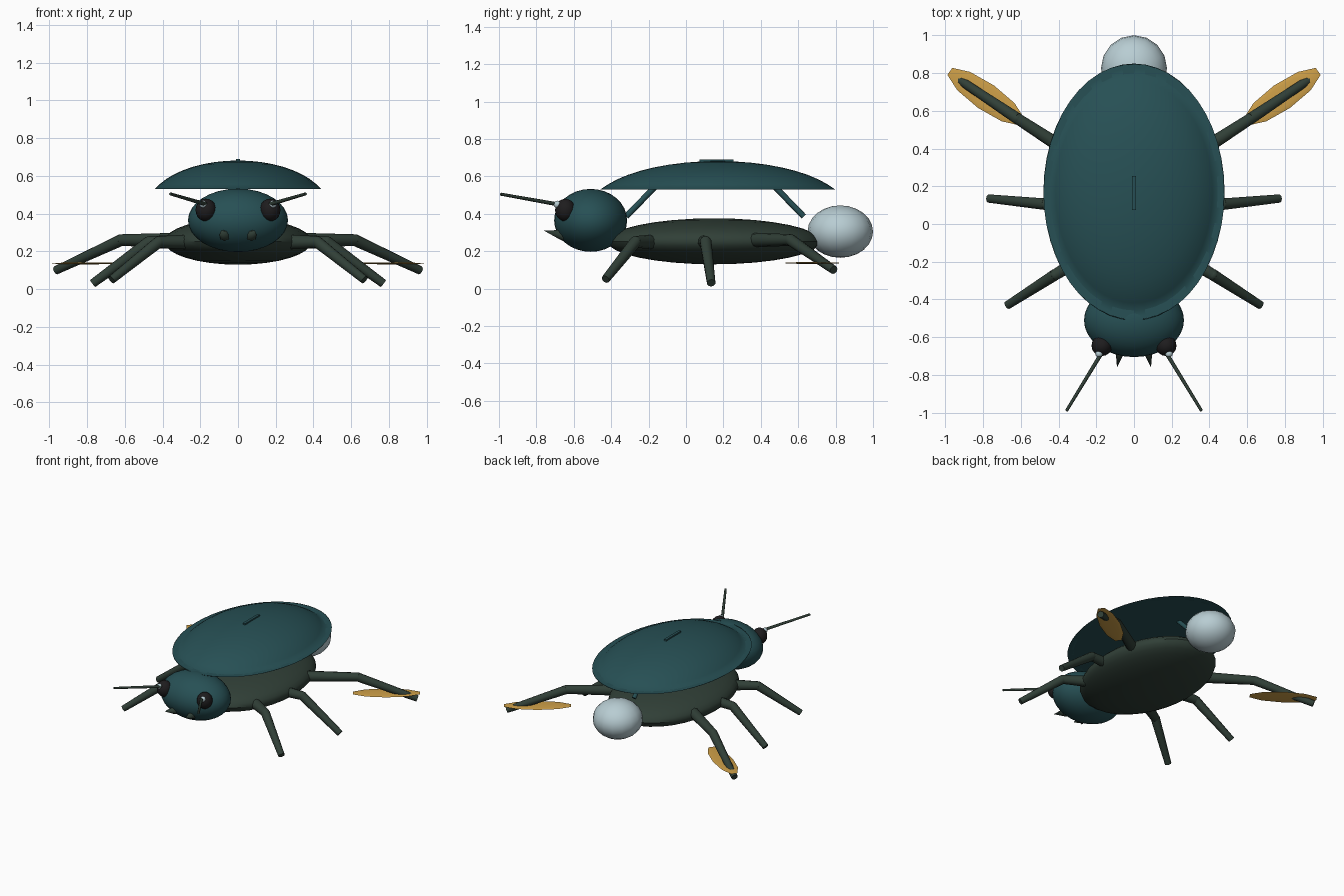
import bpy, math
from mathutils import Vector

cube = bpy.data.objects.get("Cube")
if cube:
    bpy.data.objects.remove(cube, do_unlink=True)


def material(name, rgb):
    m = bpy.data.materials.new(name)
    m.use_nodes = True
    col = (*rgb, 1.0)
    m.diffuse_color = col
    m.node_tree.nodes["Principled BSDF"].inputs["Base Color"].default_value = col
    return m


TEAL = material("teal", (0.02, 0.08, 0.09))
OLIVE = material("dark_olive", (0.03, 0.05, 0.038))
BLACK = material("black", (0.013, 0.012, 0.013))
GOLD = material("gold", (0.62, 0.35, 0.065))
PALE = material("pale_blue", (0.48, 0.61, 0.65))


def finish(name, mat, angle=40):
    ob = bpy.context.object
    ob.name = ob.data.name = name
    ob.data.materials.append(mat)
    bpy.ops.object.shade_smooth_by_angle(angle=math.radians(angle))
    return ob


def ellipsoid(name, mat, loc, size, seg=32, rings=16, turn=0.0):
    bpy.ops.mesh.primitive_uv_sphere_add(segments=seg, ring_count=rings, radius=1,
                                         location=loc, rotation=(0, 0, turn))
    bpy.context.object.scale = size
    bpy.ops.object.transform_apply(location=False, rotation=False, scale=True)
    return finish(name, mat)


def rod(name, mat, a, b, r1, r2, sides=10):
    a, b = Vector(a), Vector(b)
    d = b - a
    bpy.ops.mesh.primitive_cone_add(vertices=sides, radius1=r1, radius2=r2,
                                    depth=d.length, location=(a + b) / 2)
    bpy.context.object.rotation_euler = d.to_track_quat("Z", "Y").to_euler()
    return finish(name, mat, 50)


# Body, head and tail lamp
ellipsoid("body", OLIVE, (0, 0.15, 0.253), (0.39, 0.57, 0.123))
ellipsoid("head", TEAL, (0, -0.51, 0.365), (0.265, 0.195, 0.168))
ellipsoid("tail_lamp", PALE, (0, 0.825, 0.305), (0.175, 0.175, 0.14), 16, 12)

# Raised wing cover: dome with its lower part flattened into a thin rim
RIM = 0.53
shell = ellipsoid("wing_cover", TEAL, (0, 0.17, 0.43), (0.48, 0.68, 0.252), 48, 24)
for v in shell.data.vertices:
    v.co.z = max(v.co.z, RIM - shell.location.z)

# Ridge on the cover and the two struts beneath it
bpy.ops.mesh.primitive_cube_add(size=1, location=(0, 0.163, 0.675))
bpy.context.object.scale = (0.02, 0.18, 0.032)
finish("cover_ridge", TEAL)
rod("front_strut", TEAL, (0, -0.16, 0.55), (0, -0.32, 0.385), 0.016, 0.016)
rod("rear_strut", TEAL, (0, 0.47, 0.55), (0, 0.63, 0.385), 0.016, 0.016)

# Leg joints: hip, knee, foot
LEGS = {
    "front": ((0.25, -0.17, 0.25), (0.42, -0.27, 0.25), (0.67, -0.43, 0.05)),
    "middle": ((0.26, 0.09, 0.25), (0.47, 0.105, 0.25), (0.77, 0.135, 0.03)),
    "rear": ((0.28, 0.34, 0.26), (0.62, 0.56, 0.26), (0.965, 0.79, 0.1)),
}

for side, s in (("left", 1), ("right", -1)):
    def at(p):
        return (s * p[0], p[1], p[2])

    for name, joints in LEGS.items():
        hip, knee, foot = map(at, joints)
        rod(f"{side}_{name}_thigh", OLIVE, hip, knee, 0.04, 0.031)
        ellipsoid(f"{side}_{name}_knee", OLIVE, knee, (0.031,) * 3, 10, 8)
        rod(f"{side}_{name}_shin", OLIVE, knee, foot, 0.032, 0.023)

    # Paddle on the rear leg
    ellipsoid(f"{side}_paddle", GOLD, at((0.785, 0.675, 0.137)),
              (0.245, 0.073, 0.005), 10, 8, s * math.radians(35))

    # Face: eye, antenna with pale base, mandible
    ellipsoid(f"{side}_eye", BLACK, at((0.17, -0.645, 0.42)), (0.055, 0.055, 0.06), 16, 10)
    ellipsoid(f"{side}_eye_glint", PALE, at((0.185, -0.688, 0.45)), (0.02,) * 3, 12, 8)
    rod(f"{side}_antenna", OLIVE, at((0.16, -0.665, 0.447)), at((0.358, -0.99, 0.505)),
        0.011, 0.008, 8)
    rod(f"{side}_mandible", OLIVE, at((0.07, -0.655, 0.285)), at((0.09, -0.76, 0.31)),
        0.03, 0.0, 8)
